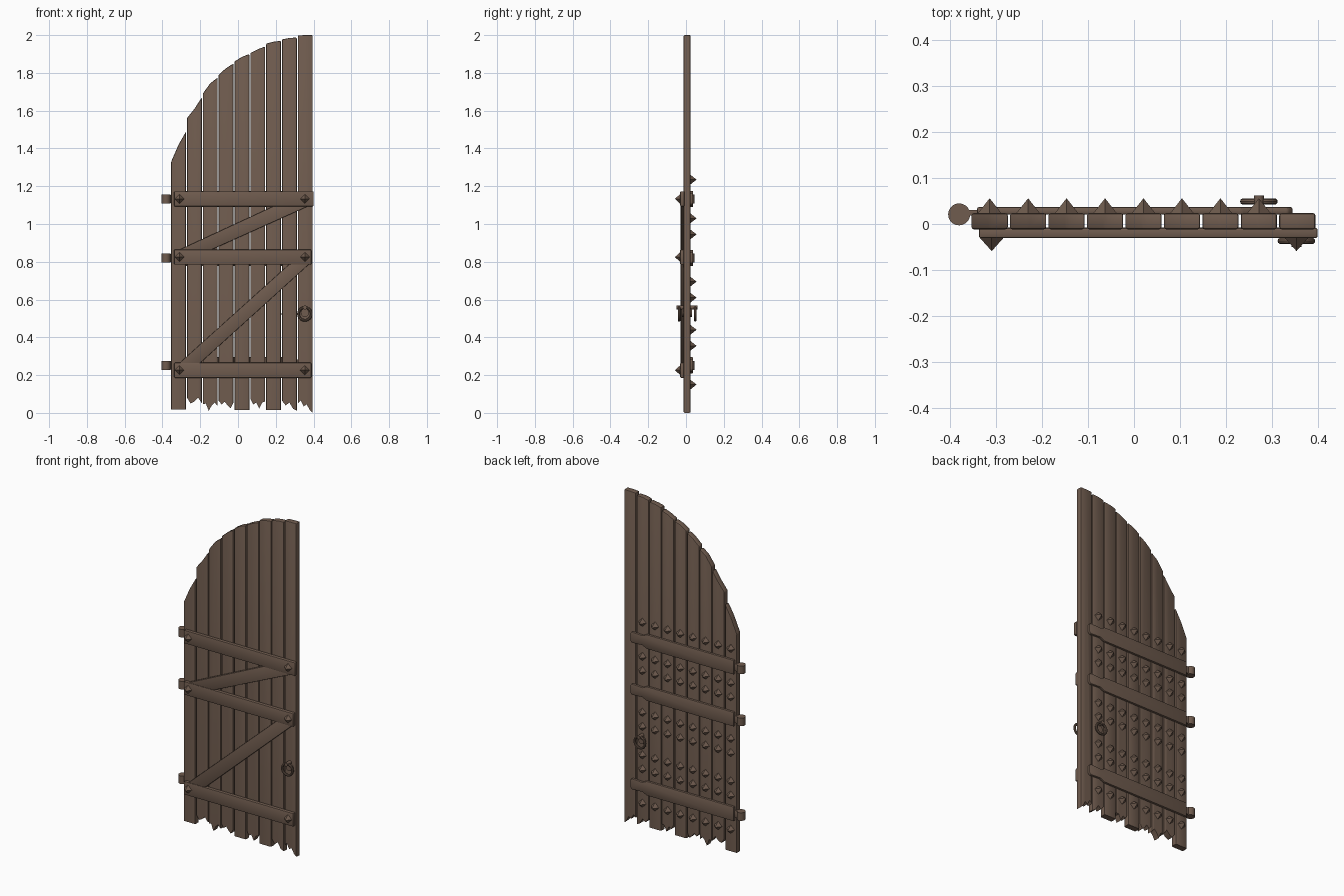
import bpy, bmesh, math
from mathutils import Matrix, Vector

if "Cube" in bpy.data.objects:
    bpy.data.objects.remove(bpy.data.objects["Cube"])

wood = bpy.data.materials.new("dark brown")
wood.diffuse_color = (0.160, 0.106, 0.077, 1)
wood.use_nodes = True
wood.node_tree.nodes["Principled BSDF"].inputs["Base Color"].default_value = wood.diffuse_color


def finish(name, bm, smooth=True):
    bmesh.ops.recalc_face_normals(bm, faces=bm.faces)
    me = bpy.data.meshes.new(name)
    bm.to_mesh(me)
    bm.free()
    me.materials.append(wood)
    ob = bpy.data.objects.new(name, me)
    bpy.context.collection.objects.link(ob)
    if smooth:
        bpy.ops.object.select_all(action='DESELECT')
        ob.select_set(True)
        bpy.context.view_layer.objects.active = ob
        bpy.ops.object.shade_smooth_by_angle(angle=math.radians(35))
    return ob


def prism(name, pts, y0, y1, bevel=0.005, pick=lambda e: True):
    """Extrude an x-z outline from y0 to y1 and round the picked edges."""
    bm = bmesh.new()
    a = [bm.verts.new((x, y0, z)) for x, z in pts]
    b = [bm.verts.new((x, y1, z)) for x, z in pts]
    bm.faces.new(a)
    bm.faces.new(b[::-1])
    n = len(pts)
    for i in range(n):
        j = (i + 1) % n
        bm.faces.new((a[j], a[i], b[i], b[j]))
    bmesh.ops.recalc_face_normals(bm, faces=bm.faces)
    edges = [e for e in bm.edges if pick(e)]
    bmesh.ops.bevel(bm, geom=edges, offset=bevel, segments=2, profile=0.5,
                    affect='EDGES', clamp_overlap=True)
    return finish(name, bm)


def box(x0, x1, z0, z1):
    return [(x0, z0), (x1, z0), (x1, z1), (x0, z1)]


def spike(name, x, z, y, side, r=0.026, h=0.033):
    """Four-sided stud pointing along y (side = -1 front, 1 back)."""
    bm = bmesh.new()
    bmesh.ops.create_cone(bm, cap_ends=True, segments=4, radius1=r, radius2=0, depth=h,
                          matrix=Matrix.Translation((x, y + side * h / 2, z))
                          @ Matrix.Rotation(-side * math.pi / 2, 4, 'X'))
    return finish(name, bm, False)


def cylinder(name, loc, r, h, rot=Matrix(), seg=20):
    bm = bmesh.new()
    bmesh.ops.create_cone(bm, cap_ends=True, segments=seg, radius1=r, radius2=r, depth=h,
                          matrix=Matrix.Translation(loc) @ rot)
    return finish(name, bm)


# planks: top outline (left to right) and bottom edge heights (left to right)
tops = [(1.33, 1.42, 1.49), (1.56, 1.61, 1.67), (1.69, 1.745, 1.775),
        (1.79, 1.825, 1.85), (1.86, 1.885, 1.90), (1.905, 1.925, 1.94),
        (1.955, 1.965, 1.97), (1.977, 1.985, 1.987), (1.998, 2.0, 2.0)]
bottoms = [(0.018, 0.018),
           (0.08, 0.05, 0.06, 0.08, 0.05),
           (0.045, 0.05, 0.01, 0.04, 0.055, 0.035),
           (0.065, 0.045, 0.06, 0.04, 0.025, 0.055),
           (0.016, 0.016),
           (0.075, 0.045, 0.055, 0.022, 0.055, 0.06),
           (0.016, 0.016),
           (0.065, 0.04, 0.055, 0.022, 0.012),
           (0.05, 0.065, 0.035, 0.045, 0.016, 0.0)]
PITCH, WIDTH, LEFT = 0.0838, 0.079, -0.354
FRONT, BACK = -0.012, 0.024


def plank_edge(e):
    p, q = e.verts[0].co, e.verts[1].co
    return abs(p.z - q.z) > 0.5 or (p.z + q.z) / 2 > 1.2


for i, (top, bot) in enumerate(zip(tops, bottoms)):
    x0 = LEFT + i * PITCH
    outline = [(x0 + WIDTH * k / (len(bot) - 1), z) for k, z in enumerate(bot)]
    outline += [(x0 + WIDTH * k / 2, top[k]) for k in (2, 1, 0)]
    prism(f"plank_{i + 1}", outline, FRONT, BACK, 0.006, plank_edge)

# front battens with a stud at each end
for i, (z, x1) in enumerate(((1.133, 0.40), (0.825, 0.388), (0.226, 0.388))):
    prism(f"front_batten_{i + 1}", box(-0.338, x1, z - 0.04, z + 0.04), -0.031, FRONT + 0.004)
    for x in (-0.31, 0.354):
        spike(f"front_stud_{i + 1}", x, z, -0.030, -1, h=0.029)

# diagonal braces between battens
prism("upper_brace", [(-0.33, 0.855), (-0.16, 0.855), (0.385, 1.10), (0.20, 1.10)],
      -0.028, FRONT + 0.004, 0.004)
prism("lower_brace", [(-0.32, 0.255), (-0.21, 0.255), (0.385, 0.795), (0.28, 0.795)],
      -0.028, FRONT + 0.004, 0.004)

# back hinge straps, with tab and barrel
for i, z in enumerate((1.132, 0.82, 0.252)):
    half = [(-0.342, 0.043), (0.235, 0.043), (0.265, 0.029), (0.335, 0.033), (0.345, 0.022)]
    outline = [(x, z - h) for x, h in half] + [(x, z + h) for x, h in half[::-1]]
    prism(f"hinge_strap_{i + 1}", outline, BACK - 0.003, 0.037, 0.004)
    prism(f"hinge_tab_{i + 1}", box(-0.38, -0.325, z - 0.022, z + 0.022), 0.018, 0.031, 0.002)
    cylinder(f"hinge_barrel_{i + 1}", (-0.381, 0.021, z), 0.024, 0.048)

# rows of back studs, one on each plank but the last
for z in (1.235, 1.03, 0.945, 0.695, 0.61, 0.44, 0.355, 0.15):
    for i in range(8):
        spike("back_stud", LEFT + WIDTH / 2 + i * PITCH, z, BACK - 0.001, 1)

# ring handles, front and back
for name, x, face, side in (("front", 0.354, FRONT, -1), ("back", 0.272, BACK, 1)):
    y = face + side * 0.025
    turn = Matrix.Rotation(math.pi / 2, 4, 'X')
    cylinder(f"{name}_handle_plate", (x, face + side * 0.004, 0.53), 0.022, 0.010, turn)
    cylinder(f"{name}_handle_pin", (x, face + side * 0.018, 0.558), 0.011, 0.040, turn, 12)
    bm = bmesh.new()
    R, r, N, M = 0.034, 0.007, 28, 10
    rings = []
    for k in range(N):
        a = 2 * math.pi * k / N
        rings.append([bm.verts.new((
            x + (R + r * math.cos(b)) * math.cos(a), y + r * math.sin(b),
            0.524 + (R + r * math.cos(b)) * math.sin(a)))
            for b in (2 * math.pi * m / M for m in range(M))])
    for k in range(N):
        for m in range(M):
            p, q = rings[k], rings[(k + 1) % N]
            bm.faces.new((p[m], q[m], q[(m + 1) % M], p[(m + 1) % M]))
    finish(f"{name}_handle_ring", bm)
